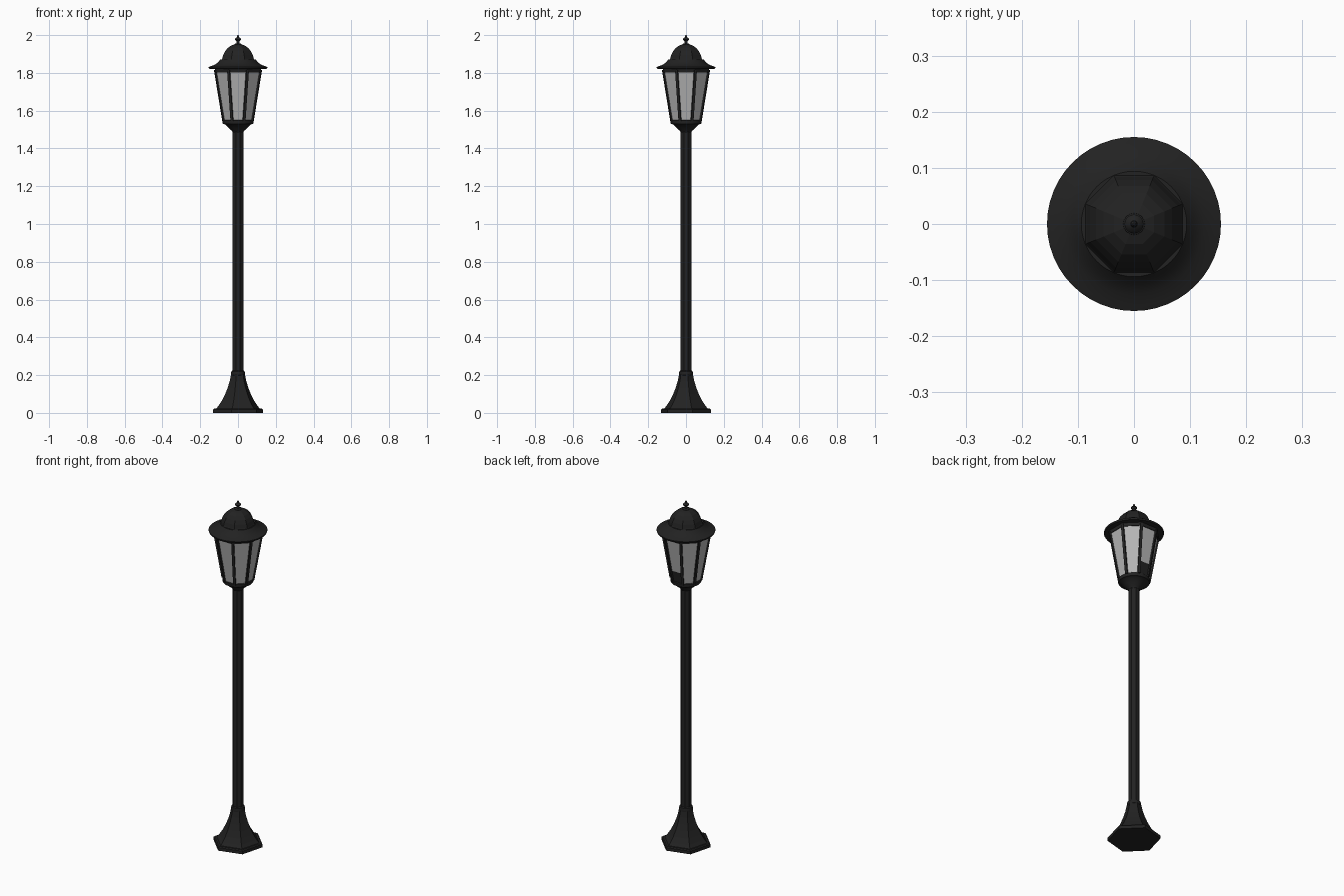
import bpy, bmesh, math
from mathutils import Vector

if "Cube" in bpy.data.objects:
    bpy.data.objects.remove(bpy.data.objects["Cube"])


def material(name, color):
    m = bpy.data.materials.new(name)
    m.diffuse_color = (*color, 1)
    m.use_nodes = True
    m.node_tree.nodes["Principled BSDF"].inputs["Base Color"].default_value = m.diffuse_color
    return m


BLACK = material("black_iron", (0.016, 0.016, 0.016))
GLASS = material("frosted_glass", (0.46, 0.46, 0.46))
OCT = math.pi / 8                 # octagon with flat sides facing the axes
K = 1 / math.cos(OCT)             # flat distance to corner radius


def finish(name, bm, mats, smooth=None):
    bmesh.ops.recalc_face_normals(bm, faces=bm.faces)
    me = bpy.data.meshes.new(name)
    bm.to_mesh(me)
    bm.free()
    for m in mats:
        me.materials.append(m)
    ob = bpy.data.objects.new(name, me)
    bpy.context.collection.objects.link(ob)
    if smooth:
        bpy.ops.object.select_all(action='DESELECT')
        ob.select_set(True)
        bpy.context.view_layer.objects.active = ob
        bpy.ops.object.shade_smooth_by_angle(angle=math.radians(smooth))
    return ob


def loft(name, profile, sides, turn=0.0, scale=1.0, mats=(BLACK,), caps=True, smooth=None):
    """Stack regular polygons (radius, height) into one shell."""
    bm = bmesh.new()
    rings = []
    for r, z in profile:
        rings.append([bm.verts.new((r * scale * math.cos(turn + math.tau * i / sides),
                                    r * scale * math.sin(turn + math.tau * i / sides), z))
                      for i in range(sides)])
    for a, b in zip(rings, rings[1:]):
        for i in range(sides):
            j = (i + 1) % sides
            bm.faces.new((a[i], a[j], b[j], b[i]))
    if caps:
        bm.faces.new(rings[0][::-1])
        bm.faces.new(rings[-1])
    return finish(name, bm, mats, smooth)


# hexagonal flared foot on a plate
HEX = math.radians(15)
loft("base_plate", [(0.137, 0), (0.137, 0.018), (0.131, 0.023)], 6, HEX)
loft("flared_foot", [(0.122, 0.02), (0.105, 0.04), (0.087, 0.067), (0.070, 0.10),
                     (0.056, 0.135), (0.045, 0.17), (0.038, 0.205)], 6, HEX)
loft("foot_collar", [(0.030, 0.195), (0.036, 0.20), (0.037, 0.21),
                     (0.035, 0.22), (0.028, 0.225)], 24, smooth=40)

# pole
loft("pole", [(0.028, 0.18), (0.028, 1.505)], 8, OCT, K)

# cup and rim carrying the lantern
loft("lantern_cup", [(0.028, 1.485), (0.036, 1.497), (0.052, 1.51), (0.068, 1.527),
                     (0.080, 1.53), (0.082, 1.535), (0.082, 1.548), (0.076, 1.552)], 32, smooth=35)

# tapered glass, with the lower front covered by a dark panel
LOW, TOP = (0.077, 1.545), (0.121, 1.815)
panes = loft("glass_panes", [(0.075, 1.545), (0.0864, 1.615), (0.119, 1.815)], 8, OCT, K,
             (GLASS, BLACK), caps=False)
for f in panes.data.polygons:
    if f.center.z < 1.6 and f.normal.y < -0.8:
        f.material_index = 1

# lantern corner bars
bm = bmesh.new()
for i in range(8):
    a = OCT + math.tau * i / 8
    out, side = Vector((math.cos(a), math.sin(a), 0)), Vector((-math.sin(a), math.cos(a), 0))
    ends = []
    for r, z in (LOW, TOP):
        c = out * r * K + Vector((0, 0, z))
        ends.append([bm.verts.new(c + out * u * 0.004 + side * v * 0.007)
                     for u, v in ((-1, -1), (1, -1), (1, 1), (-1, 1))])
    lo, hi = ends
    for k in range(4):
        bm.faces.new((lo[k], lo[(k + 1) % 4], hi[(k + 1) % 4], hi[k]))
    bm.faces.new(lo[::-1])
    bm.faces.new(hi)
finish("corner_bars", bm, (BLACK,))
loft("upper_frame", [(0.1205, 1.803), (0.124, 1.825)], 8, OCT, K)

# round brim and faceted dome
loft("roof_brim", [(0.120, 1.82), (0.152, 1.822), (0.155, 1.826), (0.155, 1.831), (0.145, 1.835),
                   (0.125, 1.842), (0.107, 1.855), (0.094, 1.87)], 48, smooth=40)
loft("roof_dome", [(0.094, 1.855), (0.084, 1.875), (0.078, 1.895), (0.068, 1.915),
                   (0.054, 1.932), (0.036, 1.945), (0.018, 1.951)], 8, OCT, K)

# finial
loft("finial", [(0.020, 1.945), (0.019, 1.953), (0.008, 1.957), (0.007, 1.968), (0.014, 1.972),
                (0.017, 1.978), (0.013, 1.984), (0.006, 1.988), (0.005, 1.996), (0.002, 2.0)],
     16, smooth=40)
